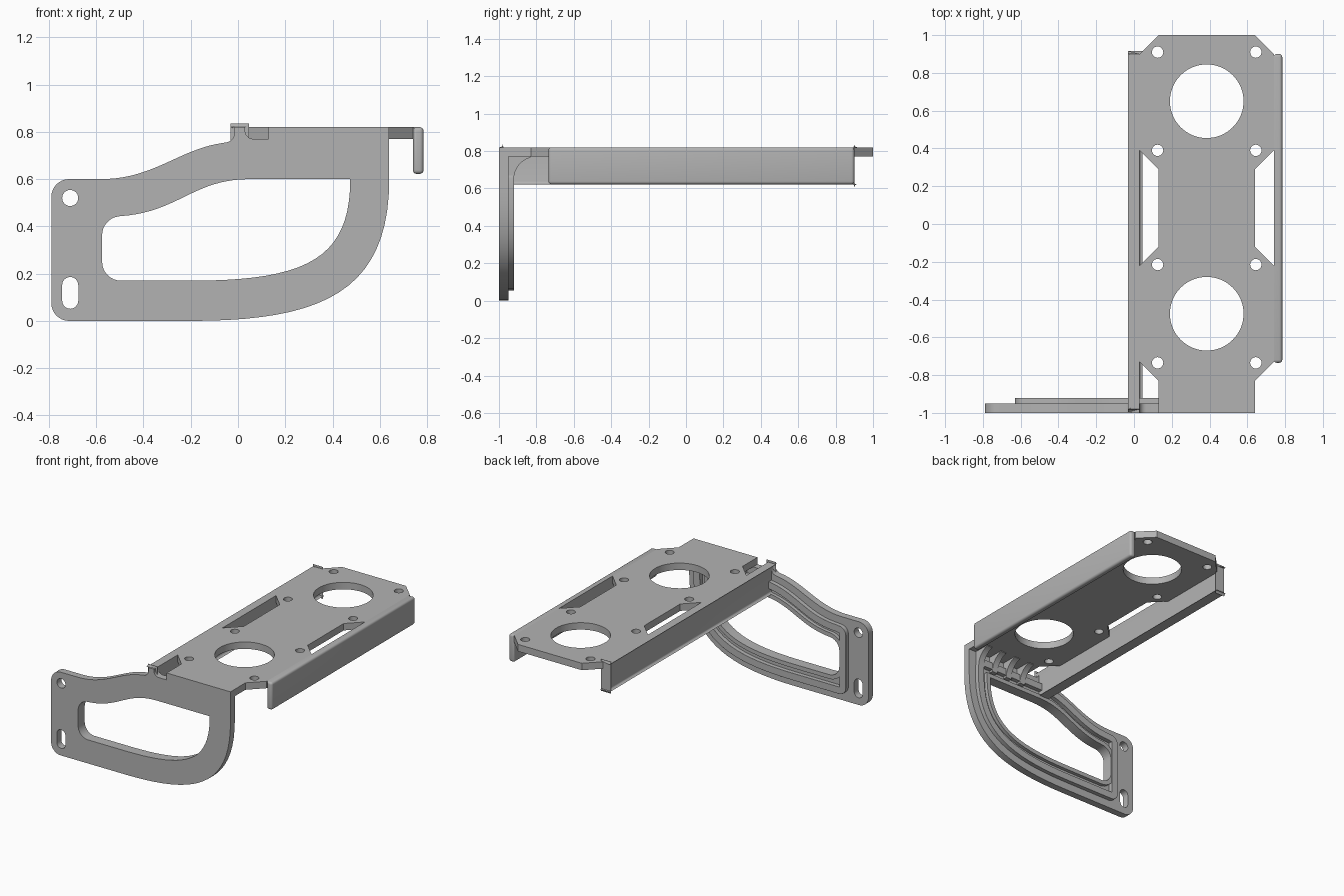
import bpy, bmesh, math
from mathutils import Vector

old = bpy.data.objects.get("Cube")
if old:
    bpy.data.objects.remove(old, do_unlink=True)

grey = bpy.data.materials.new("bracket_grey")
grey.use_nodes = True
grey.diffuse_color = (0.45, 0.45, 0.45, 1)
grey.node_tree.nodes["Principled BSDF"].inputs["Base Color"].default_value = (0.45, 0.45, 0.45, 1)


def arc(cx, cy, r, a0, a1, n=8):
    return [(cx + r * math.cos(math.radians(a0 + (a1 - a0) * i / n)),
             cy + r * math.sin(math.radians(a0 + (a1 - a0) * i / n))) for i in range(n + 1)]


def circle(cx, cy, r, n=32):
    return arc(cx, cy, r, 0, 360, n)[:-1]


def bez(a, b, c, d, n=20):
    a, b, c, d = map(Vector, (a, b, c, d))
    return [tuple(a * (1 - t) ** 3 + b * 3 * t * (1 - t) ** 2 + c * 3 * t * t * (1 - t) + d * t ** 3)
            for t in (i / n for i in range(n + 1))]


def offset(loop, dist):
    """Move a counter-clockwise loop outward along its corner normals."""
    out, n = [], len(loop)
    for i in range(n):
        p, q, r = (Vector(loop[(i + k) % n]) for k in (-1, 0, 1))
        d1, d2 = (q - p).normalized(), (r - q).normalized()
        n1, n2 = Vector((d1.y, -d1.x)), Vector((d2.y, -d2.x))
        m = (n1 + n2).normalized()
        out.append(tuple(q + m * dist / max(m.dot(n1), 0.5)))
    return out


def finish(name, bm, bevel=0):
    bmesh.ops.recalc_face_normals(bm, faces=bm.faces[:])
    mesh = bpy.data.meshes.new(name)
    bm.to_mesh(mesh)
    bm.free()
    mesh.materials.clear()
    mesh.materials.append(grey)
    obj = bpy.data.objects.new(name, mesh)
    bpy.context.collection.objects.link(obj)
    bpy.ops.object.select_all(action='DESELECT')
    obj.select_set(True)
    bpy.context.view_layer.objects.active = obj
    bpy.ops.object.shade_smooth_by_angle(angle=math.radians(30))
    if bevel:
        mod = obj.modifiers.new("soft_edges", 'BEVEL')
        mod.width, mod.segments = bevel, 3
        mod.limit_method, mod.angle_limit = 'ANGLE', math.radians(50)
    return obj


def sheet(name, loops, lo, hi, axis, bevel=0):
    """Fill nested loops and thicken them along one axis."""
    curve = bpy.data.curves.new(name + "_outline", 'CURVE')
    curve.dimensions, curve.fill_mode = '2D', 'BOTH'
    curve.extrude = (hi - lo) / 2
    for loop in loops:
        s = curve.splines.new('POLY')
        s.points.add(len(loop) - 1)
        for pt, (u, v) in zip(s.points, loop):
            pt.co = (u, v, 0, 1)
        s.use_cyclic_u = True
    temp = bpy.data.objects.new(name + "_outline", curve)
    bpy.context.collection.objects.link(temp)
    dg = bpy.context.evaluated_depsgraph_get()
    mesh = bpy.data.meshes.new_from_object(temp.evaluated_get(dg))
    bm = bmesh.new()
    bm.from_mesh(mesh)
    bpy.data.objects.remove(temp, do_unlink=True)
    bpy.data.curves.remove(curve)
    bpy.data.meshes.remove(mesh)
    bmesh.ops.remove_doubles(bm, verts=bm.verts[:], dist=1e-5)
    for v in bm.verts:
        a, b, w = v.co.x, v.co.y, v.co.z + (lo + hi) / 2
        v.co = {'x': (w, a, b), 'y': (a, w, b), 'z': (a, b, w)}[axis]
    return finish(name, bm, bevel)


TOP, UNDER, BACK = 0.82, 0.77, -0.95
MID = 0.385

# Top plate: clipped corners, side slots, two large openings and bolt holes
right = [(0.64, BACK), (0.64, -0.83), (0.74, -0.73), (0.74, -0.22), (0.64, -0.12),
         (0.64, 0.29), (0.74, 0.39), (0.74, 0.9), (0.64, 1.0)]
left = [(2 * MID - x, y) for x, y in reversed(right)]
holes = [circle(MID, y, 0.195, 64) for y in (0.65, -0.475)]
holes += [circle(MID + s * 0.26, y, 0.03, 24) for s in (-1, 1) for y in (0.91, 0.39, -0.215, -0.735)]
sheet("top_plate", [right + left] + holes, UNDER, TOP, 'z')


# Side flanges folded down from the plate, round on all but the joined edge
def flange(name, inner, outer, front):
    bm = bmesh.new()
    bmesh.ops.create_cube(bm, size=1)
    for v in bm.verts:
        v.co = (outer if v.co.x > 0 else inner, 0.9 if v.co.y > 0 else front,
                TOP if v.co.z > 0 else 0.622)
    joined = lambda e: all(abs(v.co.x - inner) < 1e-4 and v.co.z > 0.8 for v in e.verts)
    edges = [e for e in bm.edges if not joined(e)]
    bmesh.ops.bevel(bm, geom=edges, offset=0.016, segments=4, profile=0.5, affect='EDGES')
    finish(name, bm)


flange("right_flange", 0.74, 0.785, -0.735)
flange("left_flange", 0.03, -0.015, -0.98)

# Front panel with a large opening, a round hole and a slotted hole
outline = arc(-0.715, 0.075, 0.075, 180, 270)
outline += bez((-0.2, 0), (0.35, 0), (0.64, 0.12), (0.64, 0.6))
outline += [(0.64, TOP), (0.13, TOP)]
outline += [(0.13, UNDER), *arc(0.065, UNDER + 0.035, 0.035, 270, 180, 6), (0.03, TOP)]
outline += [(-0.015, TOP)] + arc(-0.055, 0.795, 0.04, 0, -80, 6)
outline += bez((-0.07, 0.752), (-0.25, 0.725), (-0.36, 0.6), (-0.58, 0.6))
outline += arc(-0.715, 0.525, 0.075, 90, 180)

opening = arc(-0.495, 0.25, 0.08, 180, 270)
opening += bez((-0.2, 0.17), (0.3, 0.17), (0.475, 0.27), (0.475, 0.6))
opening += bez((0.05, 0.6), (-0.19, 0.6), (-0.25, 0.46), (-0.5, 0.443))
opening += arc(-0.495, 0.363, 0.08, 100, 180)

slot = arc(-0.71, 0.152, 0.034, 0, 180) + arc(-0.71, 0.085, 0.034, 180, 360)
sheet("front_panel", [outline, opening, circle(-0.71, 0.52, 0.034), slot], -1, BACK, 'y')

# Stiffening lip round the opening and ridge along the middle of the frame
sheet("opening_lip", [offset(opening, 0.03), opening], BACK - 0.005, -0.925, 'y')
path = arc(-0.575, 0.11, 0.03, 180, 270, 5)
path += bez((-0.2, 0.08), (0.33, 0.08), (0.56, 0.19), (0.56, 0.6))
path += arc(0.52, 0.65, 0.04, 0, 90, 5)
path += bez((0.0, 0.69), (-0.22, 0.67), (-0.3, 0.53), (-0.55, 0.523))
path += arc(-0.575, 0.49, 0.03, 90, 180, 5)
sheet("frame_ridge", [offset(path, 0.025), offset(path, -0.025)], BACK - 0.005, -0.92, 'y', 0.012)

# Curved gussets in the corner under the plate
profile = [(BACK - 0.01, UNDER + 0.01), (-0.83, UNDER + 0.01)]
profile += arc(-0.80, 0.65, 0.12, 105, 180) + [(BACK - 0.01, 0.65)]
for i in range(4):
    x = 0.2 + i * 0.12
    sheet(f"gusset_{i + 1}", [profile], x - 0.022, x + 0.022, 'x')
